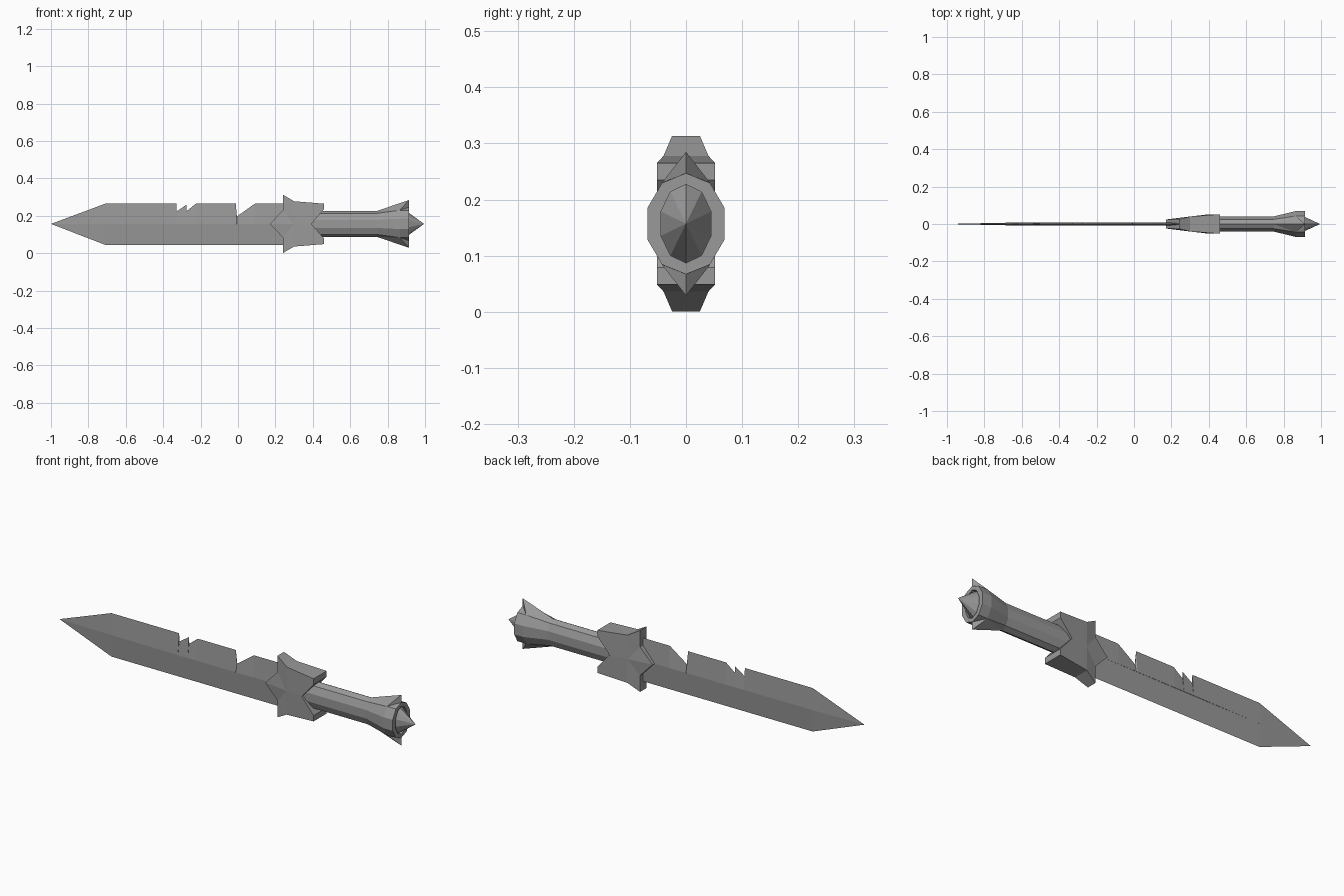
import bpy, bmesh
from math import sin, cos, pi

cube = bpy.data.objects.get("Cube")
if cube:
    bpy.data.objects.remove(cube)

MID = 0.157   # height of the long axis
SIDES = 10

steel = bpy.data.materials.new("grey_steel")
steel.use_nodes = True
steel.diffuse_color = (0.32, 0.32, 0.32, 1)
steel.node_tree.nodes["Principled BSDF"].inputs["Base Color"].default_value = (0.32, 0.32, 0.32, 1)


def finish(name, bm):
    bmesh.ops.remove_doubles(bm, verts=bm.verts, dist=0.0002)
    bmesh.ops.recalc_face_normals(bm, faces=bm.faces)
    mesh = bpy.data.meshes.new(name)
    bm.to_mesh(mesh)
    bm.free()
    mesh.materials.append(steel)
    obj = bpy.data.objects.new(name, mesh)
    bpy.context.collection.objects.link(obj)
    return obj


def face(bm, points):
    unique = [p for i, p in enumerate(points) if p != points[i - 1]]
    if len(unique) > 2:
        bm.faces.new([bm.verts.new(p) for p in unique])


# Blade: thin diamond section with a central ridge and a notched upper edge
top_edge = [(-1, MID), (-0.71, 0.265), (-0.33, 0.265), (-0.33, 0.222),
            (-0.275, 0.26), (-0.275, 0.225), (-0.225, 0.265), (-0.012, 0.265),
            (-0.006, 0.197), (0.09, 0.265), (0.32, 0.265)]
bottom_edge = [(-1, MID), (-0.71, 0.045), (0.32, 0.045)]


def ridge(x, side):
    return (x, side * 0.009 * min(1, (x + 1) / 0.4), MID)


bm = bmesh.new()
for edge in (top_edge, bottom_edge):
    for (xa, za), (xb, zb) in zip(edge, edge[1:]):
        for side in (-1, 1):
            face(bm, [(xa, 0, za), (xb, 0, zb), ridge(xb, side), ridge(xa, side)])
finish("blade", bm)

# Guard: winged block that thickens towards the grip; (x, height, half thickness)
A, B, C = (0.17, 0, 0.024), (0.24, 0.073, 0.026), (0.24, 0.156, 0.025)
D, E, F = (0.30, 0.121, 0.04), (0.46, 0.108, 0.052), (0.46, 0.078, 0.052)
G, H = (0.393, 0, 0.051), (0.30, 0, 0.04)
bm = bmesh.new()
for up in (-1, 1):
    for side in (-1, 1):
        for patch in ((A, B, H), (B, C, D), (B, D, H), (D, E, F, G, H)):
            face(bm, [(x, side * t, MID + up * h) for x, h, t in patch])
    rim = (A, B, C, D, E, F, G)
    for (xa, ha, ta), (xb, hb, tb) in zip(rim, rim[1:]):
        face(bm, [(xa, -ta, MID + up * ha), (xb, -tb, MID + up * hb),
                  (xb, tb, MID + up * hb), (xa, ta, MID + up * ha)])
finish("guard", bm)


def lathe(name, rings):
    """Oval ten-sided loft along x; each ring is (x, y radius, z radius)."""
    bm = bmesh.new()
    loops = []
    for x, ry, rz in rings:
        loops.append([bm.verts.new((x, ry * sin(2 * pi * i / SIDES),
                                    MID + rz * cos(2 * pi * i / SIDES)))
                      for i in range(SIDES)])
    for a, b in zip(loops, loops[1:]):
        for i in range(SIDES):
            j = (i + 1) % SIDES
            bm.faces.new((a[i], a[j], b[j], b[i]))
    bm.faces.new(loops[0])
    if rings[-1][1] > 0.001:
        bm.faces.new(loops[-1])
    return finish(name, bm)


lathe("grip", [(0.33, 0.042, 0.07), (0.745, 0.042, 0.07)])
lathe("pommel", [(0.745, 0.042, 0.07), (0.865, 0.0725, 0.09), (0.915, 0.0725, 0.09),
                 (0.915, 0.047, 0.07), (0.898, 0.047, 0.07), (0.995, 0.00001, 0.00001)])

# Pommel spikes, above and below
for name, up in (("upper_spike", 1), ("lower_spike", -1)):
    bm = bmesh.new()
    apex, tail, foot = [(x, 0, MID + up * h) for x, h in
                        ((0.915, 0.128), (0.745, 0.07), (0.915, 0.09))]
    left, right = [(0.865, s * 0.043, MID + up * 0.073) for s in (1, -1)]
    for tri in ((apex, tail, left), (apex, tail, right), (apex, left, foot),
                (apex, right, foot), (tail, left, foot), (tail, right, foot)):
        face(bm, tri)
    finish(name, bm)
